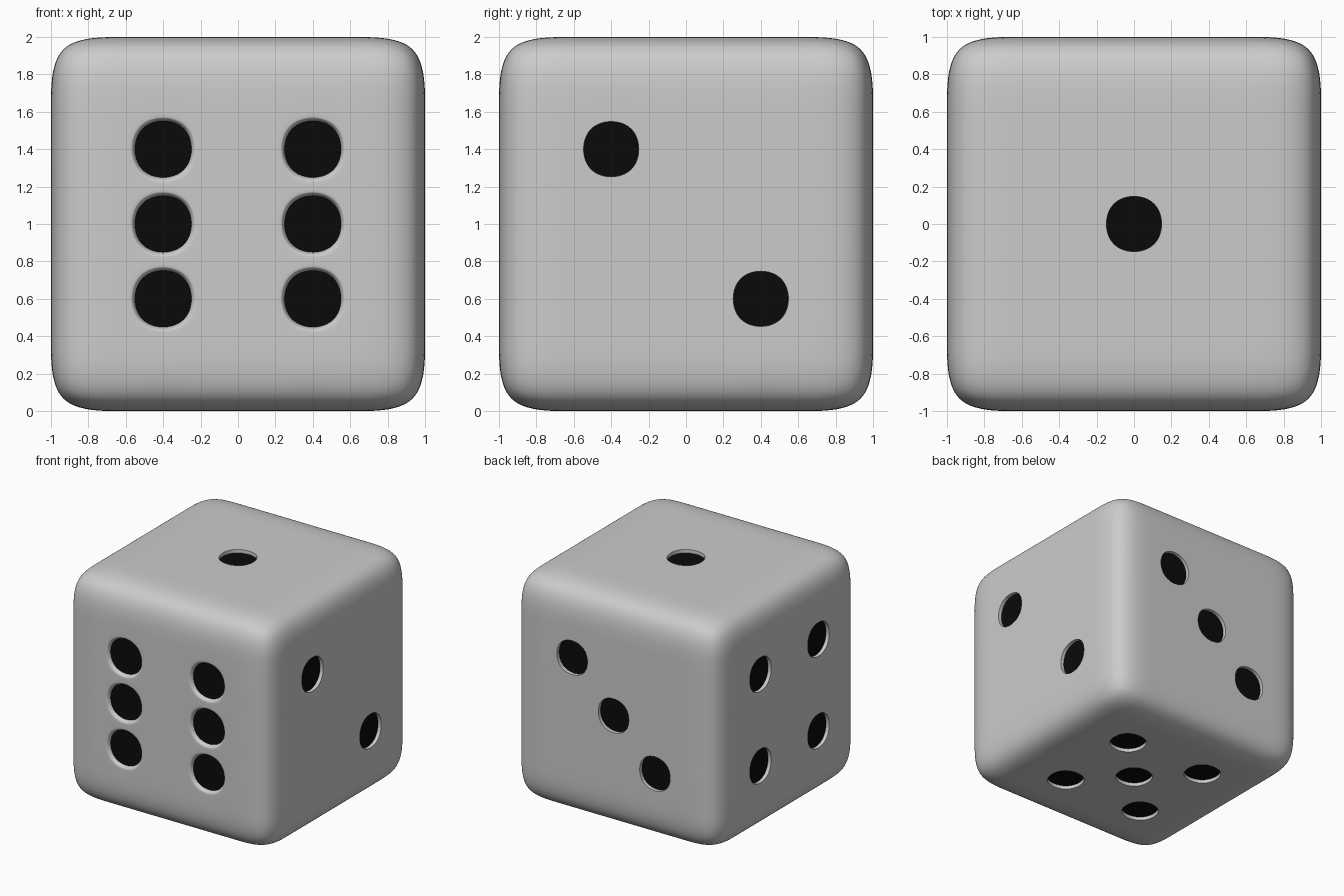
import bpy, bmesh
from mathutils import Vector

if "Cube" in bpy.data.objects:
    bpy.data.objects.remove(bpy.data.objects["Cube"])

P = 0.4       # grid cell size, also the pip spacing
DEPTH = 0.03  # pip recess depth

# Pip centres on each face of the die
pips = [(x, -1, z) for x in (-P, P) for z in (-P, 0, P)]            # front: six
pips += [(1, -P, P), (1, P, -P)]                                    # right: two
pips += [(0, 0, 1)]                                                 # top: one
pips += [(P, 1, P), (0, 1, 0), (-P, 1, -P)]                         # back: three
pips += [(-1, y, z) for y in (-P, P) for z in (-P, P)]              # left: four
pips += [(x, y, -1) for x in (-P, P) for y in (-P, P)] + [(0, 0, -1)]  # bottom: five
pips = [Vector(p) for p in pips]

# Body cage: cube with a 5 x 5 grid on every face
bm = bmesh.new()
bmesh.ops.create_cube(bm, size=2)
bmesh.ops.subdivide_edges(bm, edges=bm.edges[:], cuts=4, use_grid_fill=True)
bm.normal_update()
cells = [f for f in bm.faces
         if any((f.calc_center_median() - p).length < 0.05 for p in pips)]
front = [f for f in cells if f.normal.y < -0.9]
others = [f for f in cells if f not in front]

# Recess the pips; the front ones get a softer, sloping rim
for group, rim, slope in ((others, 0.039, 0.001), (front, 0.02, 0.015)):
    bmesh.ops.inset_individual(bm, faces=group, thickness=rim, use_even_offset=True)
    bmesh.ops.inset_individual(bm, faces=group, thickness=slope, depth=-DEPTH,
                               use_even_offset=True)

# Crisp pip edges
crease = bm.edges.layers.float.get("crease_edge") or bm.edges.layers.float.new("crease_edge")
for e in bm.edges:
    e[crease] = 0.0
for f in bm.faces:
    f.smooth = True
    f.material_index = 0
for f in cells:
    f.material_index = 1
    sharp = list(f.edges)
    if f in others:
        for e in f.edges:
            for wall in e.link_faces:
                if wall is not f:
                    sharp += [r for r in wall.edges if not set(r.verts) & set(e.verts)]
    for e in sharp:
        e[crease] = 1.0
        e.smooth = False

mesh = bpy.data.meshes.new("die")
bm.to_mesh(mesh)
bm.free()

# Grey body and black pips
body = bpy.data.materials.new("body_grey")
body.diffuse_color = (0.8, 0.8, 0.8, 1)
body.use_nodes = True
body.node_tree.nodes["Principled BSDF"].inputs["Base Color"].default_value = body.diffuse_color
black = bpy.data.materials.new("pip_black")
black.diffuse_color = (0.003, 0.003, 0.003, 1)
black.use_nodes = True
black.node_tree.nodes["Principled BSDF"].inputs["Base Color"].default_value = black.diffuse_color
mesh.materials.append(body)
mesh.materials.append(black)

die = bpy.data.objects.new("die", mesh)
bpy.context.collection.objects.link(die)
die.location.z = 1
sub = die.modifiers.new("rounding", 'SUBSURF')
sub.levels = sub.render_levels = 4
